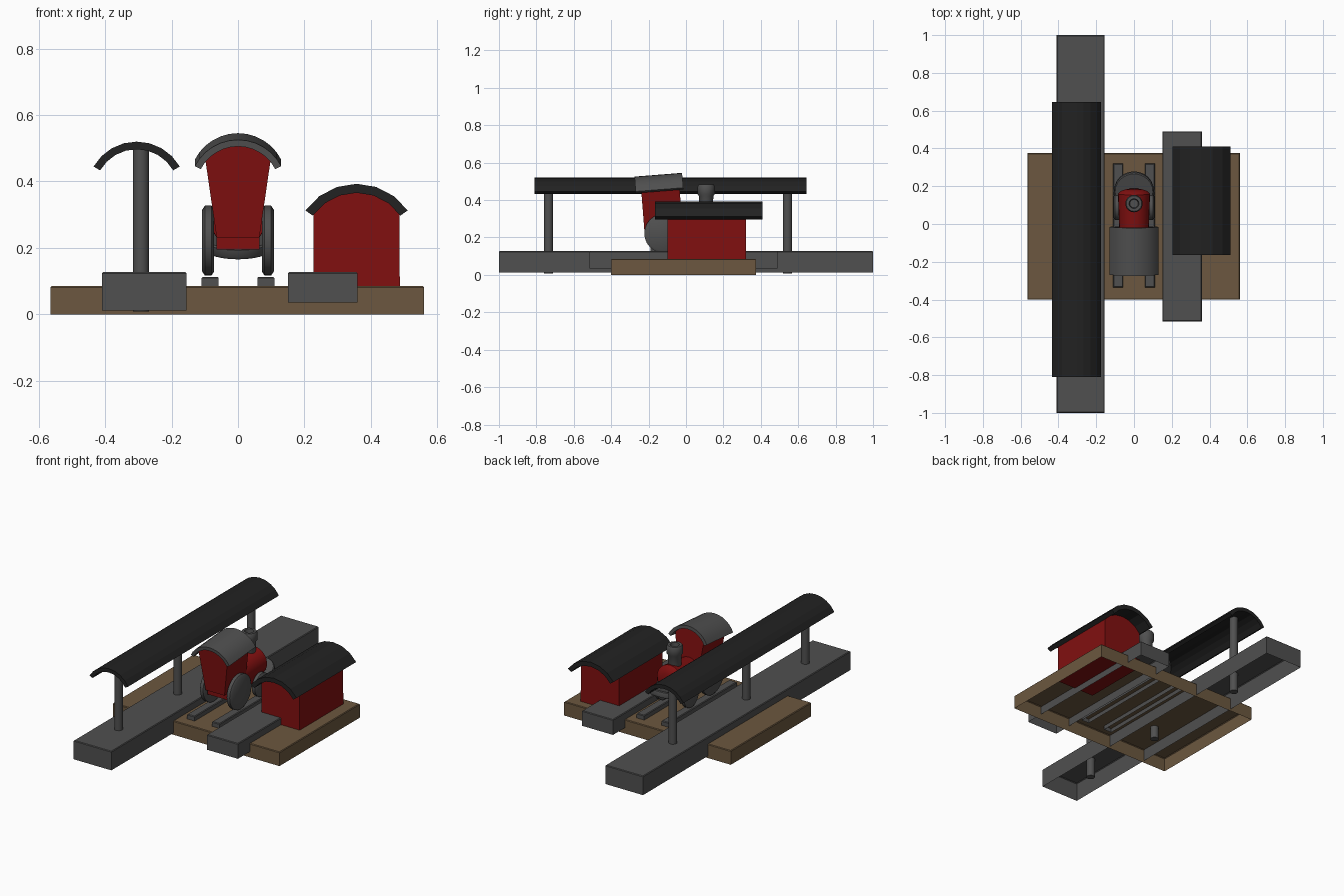
import bpy, bmesh
from math import sin, cos, pi, radians
from mathutils import Matrix, Vector

if "Cube" in bpy.data.objects:
    bpy.data.objects.remove(bpy.data.objects["Cube"])


def material(name, rgb):
    m = bpy.data.materials.new(name)
    m.use_nodes = True
    m.diffuse_color = (*rgb, 1)
    bsdf = m.node_tree.nodes["Principled BSDF"]
    bsdf.inputs["Base Color"].default_value = (*rgb, 1)
    bsdf.inputs["Roughness"].default_value = 0.8
    return m


GREY = material("stone grey", (0.08, 0.08, 0.08))
BLACK = material("roof black", (0.016, 0.016, 0.016))
RED = material("paint red", (0.22, 0.005, 0.005))
BROWN = material("earth brown", (0.15, 0.097, 0.05))


def finish(bm, name, mat, smooth=False):
    bmesh.ops.recalc_face_normals(bm, faces=bm.faces)
    mesh = bpy.data.meshes.new(name)
    bm.to_mesh(mesh)
    bm.free()
    mesh.materials.append(mat)
    ob = bpy.data.objects.new(name, mesh)
    bpy.context.collection.objects.link(ob)
    if smooth:
        bpy.ops.object.select_all(action='DESELECT')
        ob.select_set(True)
        bpy.context.view_layer.objects.active = ob
        bpy.ops.object.shade_smooth_by_angle(angle=radians(40))
    return ob


def slab(name, mat, lo, hi, bevel=0.004, open_bottom=True):
    """Box between two corners with bevelled top edges."""
    bm = bmesh.new()
    bmesh.ops.create_cube(bm, size=1)
    lo, hi = Vector(lo), Vector(hi)
    for v in bm.verts:
        v.co = Vector([lo[i] + (v.co[i] + 0.5) * (hi[i] - lo[i]) for i in range(3)])
    if open_bottom:
        floor = [f for f in bm.faces if f.calc_center_median().z < lo.z + 1e-5]
        bmesh.ops.delete(bm, geom=floor, context='FACES')
    if bevel:
        top = [e for e in bm.edges if all(v.co.z > hi.z - 1e-5 for v in e.verts)]
        bmesh.ops.bevel(bm, geom=top, offset=bevel, segments=1, affect='EDGES')
    return finish(bm, name, mat)


def arc(x, z, r, half_angle, n):
    """Points of an arch from left to right in the xz plane."""
    return [(x + r * sin(half_angle * (2 * i / n - 1)),
             z + r * cos(half_angle * (2 * i / n - 1))) for i in range(n + 1)]


def extrude(name, mat, profile, y0, y1, smooth=False):
    """Closed xz profile pulled along y."""
    bm = bmesh.new()
    rings = [[bm.verts.new((x, y, z)) for x, z in profile] for y in (y0, y1)]
    for ring in rings:
        bm.faces.new(ring)
    n = len(profile)
    for i in range(n):
        j = (i + 1) % n
        bm.faces.new((rings[0][i], rings[0][j], rings[1][j], rings[1][i]))
    return finish(bm, name, mat, smooth)


def vault(name, mat, x, z, r, thick, angle, n, y0, y1, smooth=False):
    a = radians(angle)
    shell = arc(x, z, r, a, n) + arc(x, z, r - thick, a, n)[::-1]
    return extrude(name, mat, shell, y0, y1, smooth)


def lathe(name, mat, profile, place, sides=24):
    """Spin (radius, height) points round z, then place with a matrix."""
    bm = bmesh.new()
    rings = [[bm.verts.new((r * cos(2 * pi * k / sides), r * sin(2 * pi * k / sides), h))
              for k in range(sides)] for r, h in profile]
    for a, b in zip(rings, rings[1:]):
        for k in range(sides):
            j = (k + 1) % sides
            bm.faces.new((a[k], a[j], b[j], b[k]))
    bm.faces.new(rings[0])
    bm.faces.new(rings[-1])
    bm.transform(place)
    return finish(bm, name, mat, True)


def move(*p):
    return Matrix.Translation(p)


# Ground and platforms, hollow underneath
slab("ground_base", BROWN, (-0.565, -0.4, 0), (0.56, 0.375, 0.085))
slab("long_platform", GREY, (-0.41, -1, 0.012), (-0.155, 1, 0.127))
slab("short_platform", GREY, (0.15, -0.515, 0.035), (0.36, 0.49, 0.127))

# Platform canopy on three posts
vault("canopy_roof", BLACK, -0.305, 0.37, 0.15, 0.023, 60, 8, -0.81, 0.645)
for i, y in enumerate((-0.735, -0.165, 0.543)):
    lathe(f"canopy_post_{i + 1}", GREY, [(0.024, 0.008), (0.024, 0.505)],
          move(-0.292, y, 0), 16)

# Station house
HX = 0.357
gable = arc(HX, 0.205, 0.163, radians(52.5), 8)
extrude("station_house", RED, [(HX - 0.13, 0.075)] + gable + [(HX + 0.13, 0.075)],
        -0.1, 0.32)
vault("station_roof", BLACK, HX, 0.205, 0.188, 0.027, 55, 6, -0.165, 0.41)

# Rails, wheels
for side, s in (("right", -1), ("left", 1)):
    x = 0.084 * s
    slab(f"{side}_rail", GREY, (x - 0.026, -0.335, 0.06), (x + 0.026, 0.32, 0.113))
    for part, y, r in (("rear", -0.118, 0.105), ("front", 0.09, 0.07)):
        disc = [(r - 0.012, -0.018), (r, -0.01), (r, 0.01), (r - 0.012, 0.018)]
        lathe(f"{side}_{part}_wheel", GREY, disc,
              move(0.09 * s, y, 0.117 + r) @ Matrix.Rotation(pi / 2, 4, 'Y'))

# Engine body
slab("chassis", RED, (-0.065, -0.2, 0.195), (0.065, 0.16, 0.26), 0, False)
lathe("boiler", RED, [(0.078, 0), (0.085, 0.19), (0.07, 0.205), (0.04, 0.215)],
      move(0, -0.03, 0.275) @ Matrix.Rotation(radians(-86), 4, 'X'))
lathe("track_guard", GREY, [(0.1, -0.03), (0.105, -0.022), (0.105, 0), (0.1, 0.005)],
      move(0, 0.172, 0.225) @ Matrix.Rotation(radians(18), 4, 'X'))
lathe("chimney", GREY, [(0.036, 0.33), (0.038, 0.42), (0.046, 0.432), (0.046, 0.472),
                        (0.041, 0.482), (0.026, 0.482), (0.022, 0.45)],
      move(0, 0.108, 0))

# Cab: tapered walls under a vaulted roof, leaning back slightly
lean = Matrix.Rotation(radians(4.5), 4, 'X')
pivot = move(0, -0.135, 0.4)
walls = [(-0.064, 0.237)] + arc(0, 0.392, 0.126, radians(51), 10) + [(0.064, 0.237)]
cab = extrude("cab", RED, walls, -0.235, -0.03)
roof = vault("cab_roof", GREY, 0, 0.39, 0.146, 0.02, 63, 12, -0.265, -0.01, True)
for ob in (cab, roof):
    ob.data.transform(pivot @ lean @ pivot.inverted())
